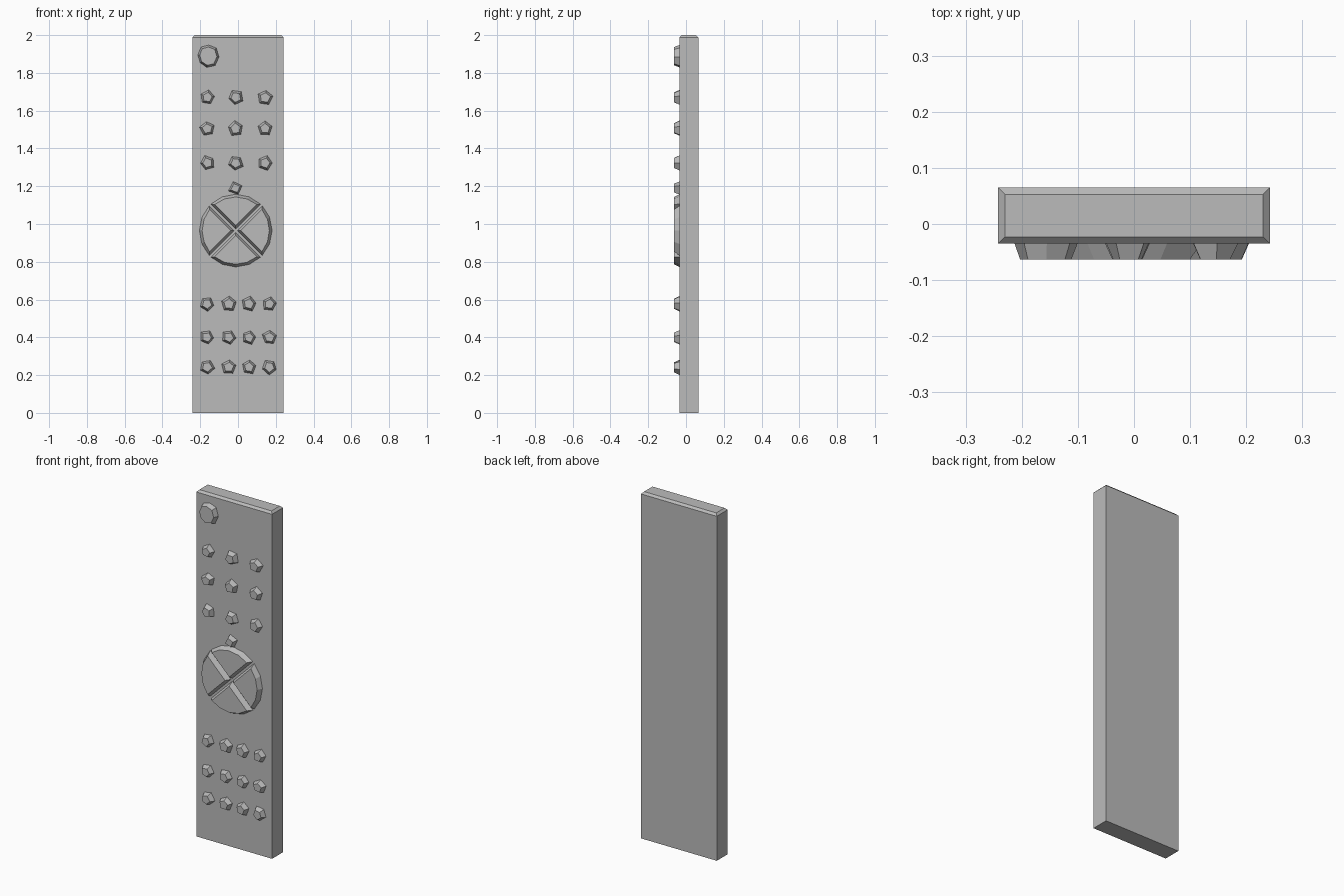
import bpy, bmesh, math, random

random.seed(4)
cube = bpy.data.objects.get("Cube")
if cube:
    bpy.data.objects.remove(cube, do_unlink=True)

grey = bpy.data.materials.new("plain_grey")
grey.use_nodes = True
colour = (0.5, 0.5, 0.5, 1)
grey.diffuse_color = colour
grey.node_tree.nodes["Principled BSDF"].inputs["Base Color"].default_value = colour

FACE_Y = -0.035   # front of the case
CAP_Y = -0.063    # front of the buttons


def finish(name, bm):
    bmesh.ops.recalc_face_normals(bm, faces=bm.faces)
    mesh = bpy.data.meshes.new(name)
    bm.to_mesh(mesh)
    bm.free()
    mesh.materials.append(grey)
    obj = bpy.data.objects.new(name, mesh)
    bpy.context.collection.objects.link(obj)
    return obj


def raised(name, base, cap):
    """Tapered solid between an outline on the case and a smaller cap outline."""
    bm = bmesh.new()
    low = [bm.verts.new((x, FACE_Y + 0.003, z)) for x, z in base]
    high = [bm.verts.new((x, CAP_Y, z)) for x, z in cap]
    bm.faces.new(low)
    bm.faces.new(high)
    n = len(low)
    for i in range(n):
        j = (i + 1) % n
        bm.faces.new((low[i], low[j], high[j], high[i]))
    return finish(name, bm)


def button(name, x, z, radius, sides, taper=0.65, tall=1.0):
    """Faceted, slightly irregular button."""
    turn = random.uniform(0, math.tau)
    base, cap = [], []
    for i in range(sides):
        a = turn + math.tau * i / sides
        r = radius * random.uniform(0.92, 1.1)
        c, s = math.cos(a), math.sin(a) * tall
        base.append((x + r * c, z + r * s))
        cap.append((x + r * taper * c, z + r * taper * s))
    return raised(name, base, cap)


# Case with chamfered top rim
bm = bmesh.new()
bmesh.ops.create_cube(bm, size=1)
for v in bm.verts:
    v.co = (v.co.x * 0.484, v.co.y * 0.1 + 0.015, v.co.z * 2 + 1)
rim = [e for e in bm.edges if all(v.co.z > 1.9 for v in e.verts)]
bmesh.ops.bevel(bm, geom=rim, offset=0.012, segments=1, affect='EDGES')
finish("case", bm)

# Power button
button("power_button", -0.16, 1.89, 0.057, 8, 0.8, 1.1)

# Upper keypad and the single key above the pad
for r, z in enumerate((1.67, 1.505, 1.323)):
    for c, x in enumerate((-0.162, -0.012, 0.143)):
        button(f"upper_key_{r}_{c}", x, z, 0.041, 5)
button("menu_key", -0.012, 1.19, 0.04, 4)

# Lower keypad
for r, z in enumerate((0.577, 0.4, 0.243)):
    for c, x in enumerate((-0.164, -0.048, 0.058, 0.167)):
        button(f"lower_key_{r}_{c}", x, z, 0.04, 5)

# Direction pad: four sectors parted by a diagonal cross of grooves
PAD_X, PAD_Z = -0.012, 0.965


def sector(angle, radius, gap):
    pts = [(PAD_X + gap * math.sqrt(2) * math.cos(angle),
            PAD_Z + gap * math.sqrt(2) * math.sin(angle))]
    half = math.pi / 4 - math.asin(gap / radius)
    for i in range(5):
        a = angle + half * (i / 2 - 1)
        pts.append((PAD_X + radius * math.cos(a), PAD_Z + radius * math.sin(a)))
    return pts


for k, side in enumerate(("left", "up", "right", "down")):
    a = k * math.pi / 2
    raised(f"pad_{side}", sector(a, 0.194, 0.005), sector(a, 0.178, 0.019))
